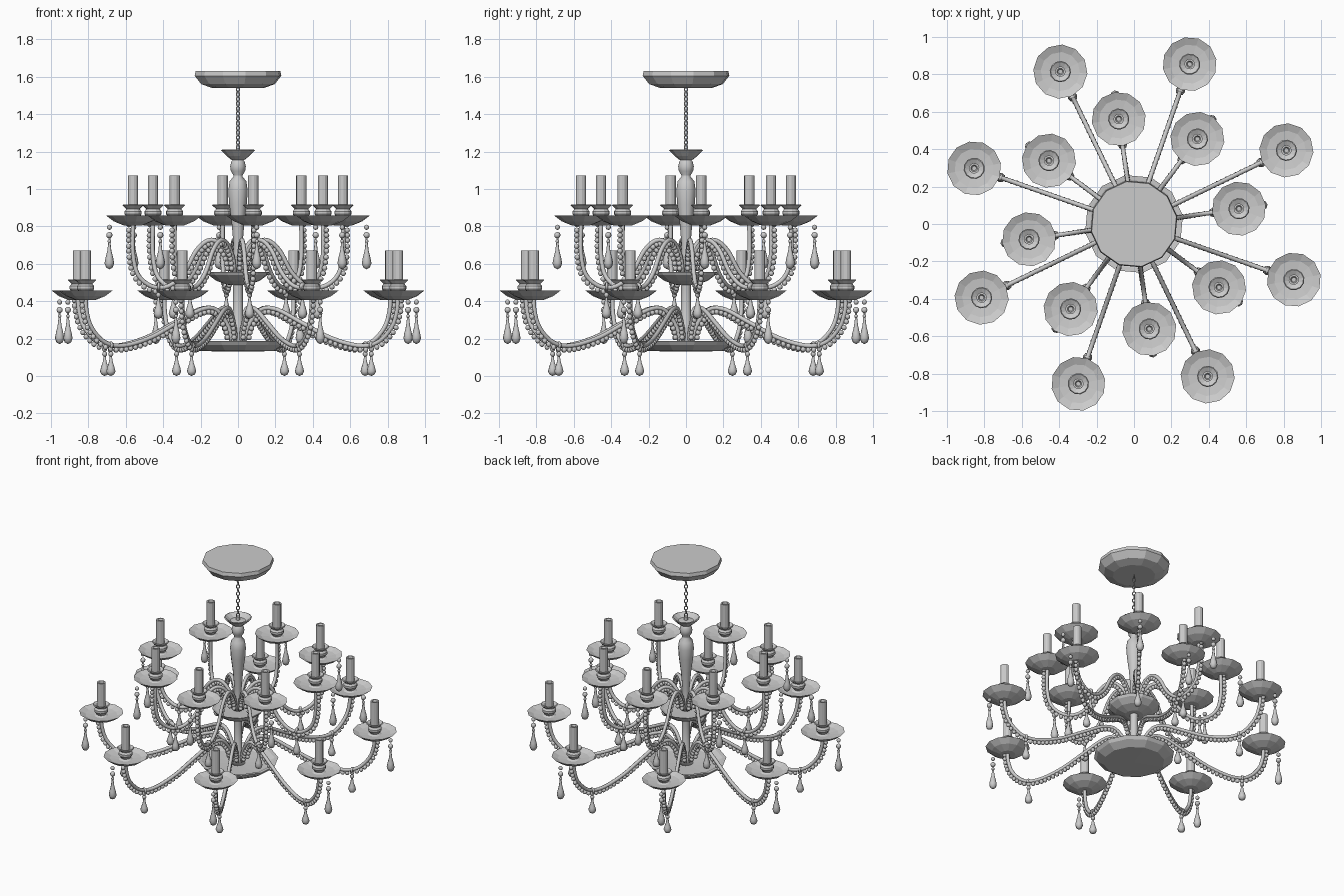
import bpy, bmesh, math
from mathutils import Vector, Matrix

if "Cube" in bpy.data.objects:
    bpy.data.objects.remove(bpy.data.objects["Cube"])


def finish(bm, name, smooth=False):
    bmesh.ops.recalc_face_normals(bm, faces=bm.faces)
    me = bpy.data.meshes.new(name)
    bm.to_mesh(me)
    bm.free()
    for p in me.polygons:
        p.use_smooth = smooth
    return me


def place(me, name, angle=0.0):
    ob = bpy.data.objects.new(name, me)
    ob.rotation_euler.z = angle
    bpy.context.collection.objects.link(ob)
    return ob


def lathe(bm, prof, cx=0.0, cz=0.0, sides=12):
    """Spin an (r, z) profile about a vertical axis at x = cx."""
    rings = []
    for r, z in prof:
        n = 1 if r == 0 else sides
        rings.append([bm.verts.new((cx + r * math.cos(2 * math.pi * i / sides),
                                    r * math.sin(2 * math.pi * i / sides), cz + z)) for i in range(n)])
    for a, b in zip(rings, rings[1:]):
        for i in range(sides):
            j = (i + 1) % sides
            if len(a) == 1 and len(b) == 1:
                continue
            if len(a) == 1:
                bm.faces.new((a[0], b[i], b[j]))
            elif len(b) == 1:
                bm.faces.new((a[i], a[j], b[0]))
            else:
                bm.faces.new((a[i], a[j], b[j], b[i]))


def bead(bm, x, z, r):
    bmesh.ops.create_uvsphere(bm, u_segments=8, v_segments=6, radius=r,
                              matrix=Matrix.Translation((x, 0, z)))


def spline(pts, step):
    """Catmull-Rom through the points, resampled evenly: (position, tangent)."""
    p = [Vector(q) for q in pts]
    p = [2 * p[0] - p[1]] + p + [2 * p[-1] - p[-2]]
    fine = []
    for a, b, c, d in zip(p, p[1:], p[2:], p[3:]):
        for k in range(30):
            t = k / 30
            fine.append(0.5 * (2 * b + (c - a) * t + (2 * a - 5 * b + 4 * c - d) * t * t
                               + (3 * b - a - 3 * c + d) * t ** 3))
    fine.append(p[-2])
    out, run = [], step
    for a, b in zip(fine, fine[1:]):
        if run >= step:
            out.append((a, (b - a).normalized()))
            run -= step
        run += (b - a).length
    out.append((fine[-1], (fine[-1] - fine[-2]).normalized()))
    return out


def tube(bm, path, r, sides=8):
    rings = []
    for p, t in path:
        n = Vector((t.y, -t.x))
        ring = []
        for i in range(sides):
            a = 2 * math.pi * i / sides
            q = p + n * (r * math.cos(a))
            ring.append(bm.verts.new((q.x, r * math.sin(a), q.y)))
        rings.append(ring)
    for a, b in zip(rings, rings[1:]):
        for i in range(sides):
            j = (i + 1) % sides
            bm.faces.new((a[i], a[j], b[j], b[i]))
    bm.faces.new(rings[0])
    bm.faces.new(rings[-1])


def pendant(bm, x, top, beads, length):
    """Beads above a teardrop, hung from height top."""
    for dz, r in beads:
        bead(bm, x, top - dz, r)
    last = beads[-1][0] + beads[-1][1] * 0.8
    h = length - last
    lathe(bm, [(0.004, 0.05), (0.006, 0), (0.011, -0.3 * h), (0.021, -0.58 * h), (0.026, -0.77 * h),
               (0.018, -0.93 * h), (0, -h)], x, top - last, 8)


# drip dish, candle cup and candle
DISH = [(0, 0), (0.05, 0), (0.105, 0.022), (0.145, 0.052), (0.105, 0.036), (0.045, 0.03),
        (0.03, 0.038), (0.046, 0.06), (0.046, 0.075), (0.036, 0.088), (0.057, 0.108), (0.052, 0.112),
        (0.028, 0.1), (0.028, 0.267), (0.018, 0.267), (0.012, 0.255), (0, 0.255)]
LONG = [(0.015, 0.014), (0.057, 0.017), (0.09, 0.010)]
SHORT = [(0.022, 0.014)]

TIERS = {
    "lower": dict(start=25.8, r=0.905, z=0.405, hang=1.01, low=(0.755, 0.139), low_len=0.139,
                  path=[(0.035, 0.18), (0.06, 0.27), (0.13, 0.355), (0.22, 0.355), (0.36, 0.285),
                        (0.52, 0.205), (0.68, 0.162), (0.79, 0.18), (0.87, 0.26), (0.9, 0.35), (0.905, 0.415)]),
    "upper": dict(start=8.3, r=0.567, z=0.805, hang=0.695, low=(0.43, 0.455), low_len=0.15,
                  path=[(0.03, 0.55), (0.05, 0.64), (0.1, 0.71), (0.16, 0.725), (0.225, 0.67),
                        (0.29, 0.555), (0.37, 0.483), (0.46, 0.477), (0.54, 0.54), (0.568, 0.66), (0.567, 0.815)]),
}

for tier, d in TIERS.items():
    # curved arm with a string of beads on its underside
    arm = bmesh.new()
    tube(arm, spline(d["path"], 0.025), 0.012)
    arm_me = finish(arm, tier + "_arm", True)
    beads = bmesh.new()
    for p, t in spline(d["path"], 0.028)[1:-1]:
        bead(beads, p.x + t.y * 0.022, p.y - t.x * 0.022, 0.0145)
    bead_me = finish(beads, tier + "_arm_beads", True)
    dish = bmesh.new()
    lathe(dish, DISH, d["r"], d["z"])
    dish_me = finish(dish, tier + "_candle_dish")
    # crystals from the dish rim and from the lowest point of the arm
    drop = bmesh.new()
    pendant(drop, d["hang"], d["z"] + 0.005, LONG, 0.24)
    pendant(drop, d["low"][0], d["low"][1], SHORT, d["low_len"])
    bmesh.ops.create_cone(drop, cap_ends=True, segments=8, radius1=0.02, radius2=0.02, depth=0.012,
                          matrix=Matrix.Translation((d["low"][0], 0, d["low"][1] + 0.025))
                          @ Matrix.Rotation(math.pi / 2, 4, 'Y'))
    drop_me = finish(drop, tier + "_crystal_drops", True)
    for k in range(8):
        a = math.radians(d["start"] + 45 * k)
        for me in (arm_me, bead_me, dish_me, drop_me):
            place(me, f"{me.name}_{k + 1}", a)

# turned central column
bm = bmesh.new()
lathe(bm, [(0, 0.15), (0.045, 0.15), (0.045, 0.21), (0.028, 0.24), (0.026, 0.47), (0.03, 0.5), (0.03, 0.56),
           (0.022, 0.6), (0.024, 0.7), (0.034, 0.82), (0.047, 0.92), (0.052, 0.99), (0.045, 1.04),
           (0.025, 1.065), (0.025, 1.075), (0.038, 1.095), (0.042, 1.12), (0.036, 1.145), (0.026, 1.16),
           (0, 1.17)])
place(finish(bm, "central_column", True), "central_column")

# flared collar and the two hub plates
for name, prof in {
    "top_collar": [(0, 1.155), (0.035, 1.155), (0.06, 1.175), (0.092, 1.207), (0.085, 1.21), (0.05, 1.185),
                   (0.012, 1.19), (0.012, 1.215), (0, 1.215)],
    "middle_plate": [(0, 0.485), (0.06, 0.488), (0.12, 0.51), (0.16, 0.54), (0.17, 0.557), (0.15, 0.55), (0, 0.54)],
    "bottom_plate": [(0, 0.13), (0.2, 0.133), (0.25, 0.165), (0.265, 0.187), (0.24, 0.185), (0.2, 0.165), (0, 0.155)],
    "ceiling_canopy": [(0, 1.54), (0.14, 1.54), (0.2, 1.56), (0.235, 1.605), (0.23, 1.63), (0, 1.63)],
}.items():
    bm = bmesh.new()
    lathe(bm, prof)
    place(finish(bm, name), name, math.radians(10))

# chain of alternating oval links
bm = bmesh.new()
N = 13
for k in range(N):
    z = 1.21 + (k + 0.5) * 0.335 / N
    turn = Matrix.Rotation(math.radians(45 + 90 * (k % 2)), 4, 'Z')
    grid = [[bm.verts.new(turn @ Vector(((0.011 + 0.0035 * math.cos(v)) * math.cos(u), 0.0035 * math.sin(v),
                                         z + (0.0145 + 0.0035 * math.cos(v)) * math.sin(u))))
             for v in (j * math.pi / 2.5 for j in range(5))] for u in (i * math.pi / 5 for i in range(10))]
    for i in range(10):
        for j in range(5):
            i2, j2 = (i + 1) % 10, (j + 1) % 5
            bm.faces.new((grid[i][j], grid[i2][j], grid[i2][j2], grid[i][j2]))
place(finish(bm, "chain", True), "chain")
